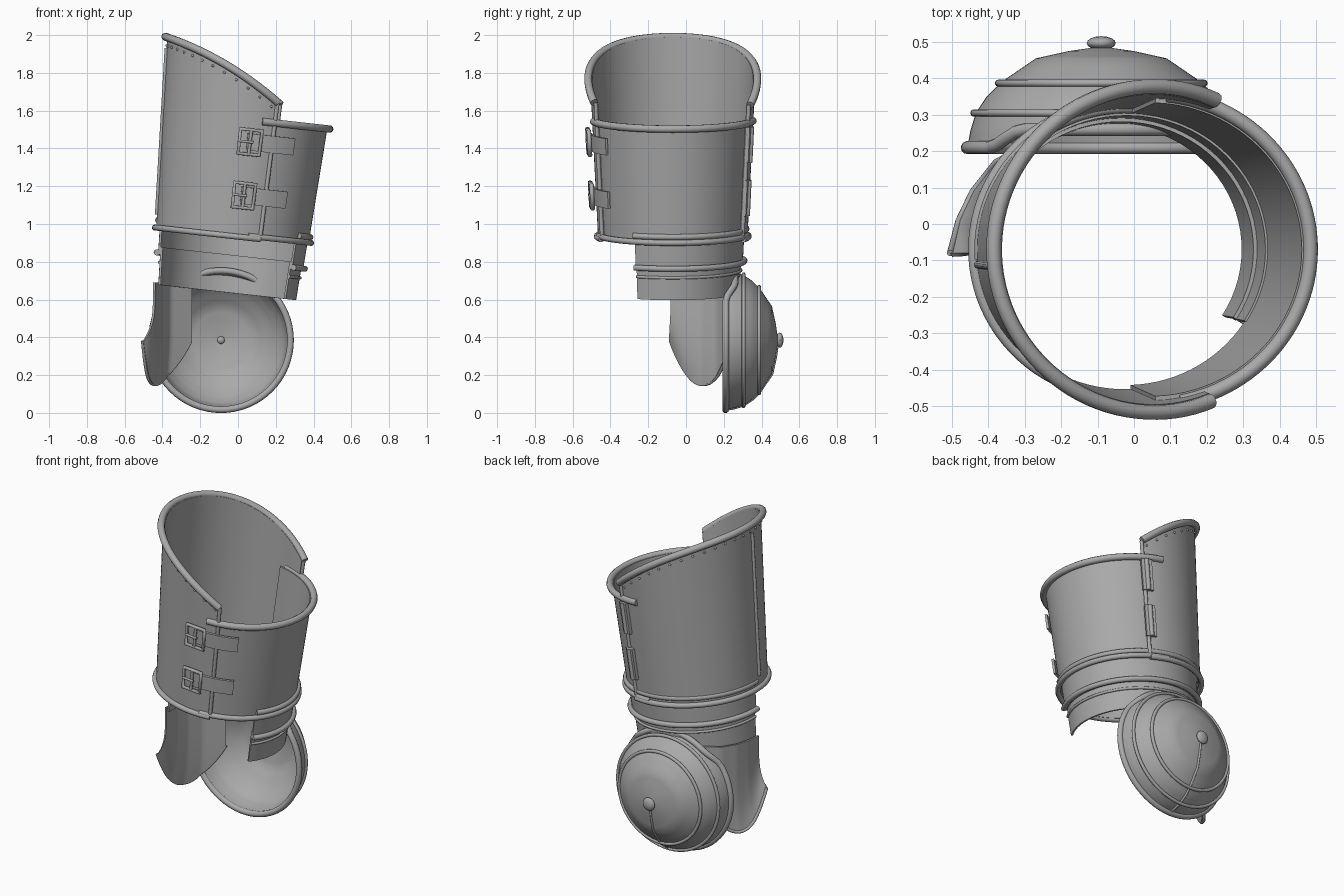
import bpy, bmesh, math
from mathutils import Vector

if "Cube" in bpy.data.objects:
    bpy.data.objects.remove(bpy.data.objects["Cube"])

steel = bpy.data.materials.new("grey_steel")
steel.use_nodes = True
GREY = (0.4, 0.4, 0.4, 1)
steel.diffuse_color = GREY
steel.node_tree.nodes["Principled BSDF"].inputs["Base Color"].default_value = GREY

# Tilted, slightly oval axis shared by all the forearm plates
BASE = Vector((-0.022, -0.07, 0.955))
AXIS = Vector((0.11, 0, 0.994))
SIDE = Vector((0.994, 0, -0.11))
BACK = Vector((0, 1, 0))


def arm(deg, h, lift=0.0):
    a = math.radians(deg)
    r = 0.385 + 0.05 * h + lift
    return BASE + AXIS * h + SIDE * (1.04 * r * math.cos(a)) + BACK * (r * math.sin(a))


def lerp(a, b, t):
    return a + (b - a) * t


def sample(points, t):
    """Point at t (0..1) along evenly spaced control points."""
    s = min(t, 0.9999) * (len(points) - 1)
    i = int(s)
    return [lerp(a, b, s - i) for a, b in zip(points[i], points[i + 1])]


def finish(name, bm):
    me = bpy.data.meshes.new(name)
    bmesh.ops.recalc_face_normals(bm, faces=bm.faces)
    bm.to_mesh(me)
    bm.free()
    me.shade_smooth()
    me.set_sharp_from_angle(angle=math.radians(40))
    me.materials.append(steel)
    ob = bpy.data.objects.new(name, me)
    bpy.context.collection.objects.link(ob)
    return ob


def shell(name, f, nu, nv, thick=0.012):
    """Sheet f(u, v) given a thickness."""
    bm = bmesh.new()
    g = [[bm.verts.new(f(i / nu, j / nv)) for j in range(nv + 1)] for i in range(nu + 1)]
    for i in range(nu):
        for j in range(nv):
            bm.faces.new((g[i][j], g[i + 1][j], g[i + 1][j + 1], g[i][j + 1]))
    bmesh.ops.remove_doubles(bm, verts=bm.verts, dist=0.0001)
    bmesh.ops.recalc_face_normals(bm, faces=bm.faces)
    bmesh.ops.solidify(bm, geom=bm.faces[:], thickness=thick)
    return finish(name, bm)


def roll(name, pts, radius, closed=False):
    """Round bar along points."""
    cu = bpy.data.curves.new(name, "CURVE")
    cu.dimensions = "3D"
    cu.bevel_depth = radius
    cu.bevel_resolution = 3
    cu.use_fill_caps = True
    sp = cu.splines.new("POLY")
    sp.points.add(len(pts) - 1)
    for p, q in zip(sp.points, pts):
        p.co = (*q, 1)
    sp.use_cyclic_u = closed
    sp.use_smooth = True
    cu.materials.append(steel)
    ob = bpy.data.objects.new(name, cu)
    bpy.context.collection.objects.link(ob)


def ball(name, at, scale):
    bm = bmesh.new()
    bmesh.ops.create_uvsphere(bm, u_segments=16, v_segments=8, radius=1)
    for v in bm.verts:
        v.co = Vector(at) + Vector([c * s for c, s in zip(v.co, scale)])
    finish(name, bm)


def band(name, a0, a1, h0, h1, lift, thick=0.012, nu=48):
    shell(name, lambda u, v: arm(lerp(a0, a1, u), lerp(h0, h1, v), lift), nu, 4, thick)


def hoop(name, a0, a1, h, lift, radius):
    roll(name, [arm(lerp(a0, a1, i / 56), h, lift) for i in range(57)], radius)


# Tall forearm plate with a slanted, gently bowed top
T0, T1 = 68, 290


def tall_top(deg):
    c = math.cos(math.radians(deg))
    return 0.808 - 0.262 * c - 0.08 * c * c


shell("tall_plate", lambda u, v: arm(lerp(T0, T1, u), lerp(-0.02, tall_top(lerp(T0, T1, u)), v), 0.012), 64, 8)
rim = [lerp(T0, T1, i / 64) for i in range(65)]
roll("tall_plate_top_roll", [arm(a, tall_top(a), 0.022) for a in rim], 0.021)
hoop("tall_plate_hem", T0, T1, -0.02, 0.018, 0.016)
for side, a in (("back", T0), ("front", T1)):
    roll("tall_plate_edge_" + side, [arm(a, -0.02, 0.014), arm(a, tall_top(a), 0.014)], 0.011)
roll("tall_plate_rib", [arm(186, 0.05, 0.014), arm(186, 0.93, 0.014)], 0.011)
for i in range(26):
    a = lerp(T0 + 4, T1 - 4, i / 25)
    ball("rim_rivet", arm(a, tall_top(a) - 0.045, 0.013), (0.007, 0.007, 0.007))

# Short forearm plate tucked under the tall one
band("short_plate", -88, 88, -0.01, 0.6, 0)
hoop("short_plate_top_roll", -79, 84, 0.6, 0.012, 0.02)
hoop("short_plate_hem", -79, 84, -0.01, 0.012, 0.016)

# Open wrist bands below
band("upper_cuff", -32, 184, -0.16, 0.02, -0.006)
band("lower_cuff", -32, 184, -0.32, -0.12, -0.016)
for name, h, lift, r in (("cuff_top_roll", 0.02, 0.004, 0.016),
                         ("cuff_middle_roll", -0.15, 0.002, 0.016),
                         ("cuff_lower_bead", -0.2, -0.014, 0.008)):
    hoop(name, -32, 184, h, lift, r)

# Buckled straps at the front, hinges at the back
for h in (0.2, 0.485):
    band("strap", -88, -54, h - 0.045, h + 0.045, 0.03, 0.014, 12)
    a0, a1, lo, hi = -93, -79, h - 0.065, h + 0.065
    roll("buckle_frame", [arm(a0, lo, 0.04), arm(a1, lo, 0.04), arm(a1, hi, 0.04), arm(a0, hi, 0.04)], 0.012, True)
    roll("buckle_bar", [arm(-86, lo, 0.04), arm(-86, hi, 0.04)], 0.009)
    roll("buckle_prong", [arm(a0, h, 0.048), arm(-84, h, 0.048)], 0.007)
    band("hinge_leaf", 66, 74, h - 0.095, h + 0.095, 0.032, 0.018, 4)
    roll("hinge_pin", [arm(70, h - 0.095, 0.03), arm(70, h + 0.095, 0.03)], 0.014)

# Elbow dome, facing backward, with its rim set back at the top
CX, CZ = -0.09, 0.385
PROFILE = [(0.368, 0.21), (0.36, 0.255), (0.345, 0.305), (0.315, 0.35),
           (0.275, 0.39), (0.18, 0.455), (0.09, 0.475), (0, 0.488)]


def dome(ang, r, y):
    return Vector((CX + r * math.sin(ang), y, CZ + r * math.cos(ang)))


def set_back(ang):
    return 0.05 * max(0, min(1, (math.cos(ang) - 0.6) * 5))


def dome_surface(u, v):
    ang = u * math.tau
    r, y = sample(PROFILE, v)
    return dome(ang, r, max(y, 0.21 + set_back(ang)))


shell("elbow_dome", dome_surface, 64, 21, 0.01)
turn = [i / 64 * math.tau for i in range(64)]
roll("elbow_rim", [dome(a, 0.368, 0.21 + set_back(a)) for a in turn], 0.018, True)
for r, y in ((0.35, 0.305), (0.282, 0.387)):
    roll("elbow_ridge", [dome(a, r, y) for a in turn], 0.01, True)
roll("elbow_keel", [dome(math.pi, r, y) for r, y in PROFILE], 0.007)
ball("elbow_knob", (CX, 0.497, CZ), (0.04, 0.019, 0.04))
ball("elbow_inner_rivet", (CX, 0.475, CZ), (0.02, 0.015, 0.02))

# Side wing: curved tongue that flares at its lower edge
PLAN = [(-0.45, -0.08), (-0.44, 0.01), (-0.415, 0.09), (-0.365, 0.17), (-0.25, 0.24)]


def wing(u, v):
    x, y = sample(PLAN, u)
    low = 0.15 + 0.23 * abs(2 * u - 1) ** 2.2
    return Vector((x - 0.055 * v ** 4 * (1 - u), y, lerp(0.69, low, v)))


shell("side_wing", wing, 24, 16, 0.012)
roll("side_wing_hem", [wing(i / 24, 1) for i in range(25)], 0.009)
